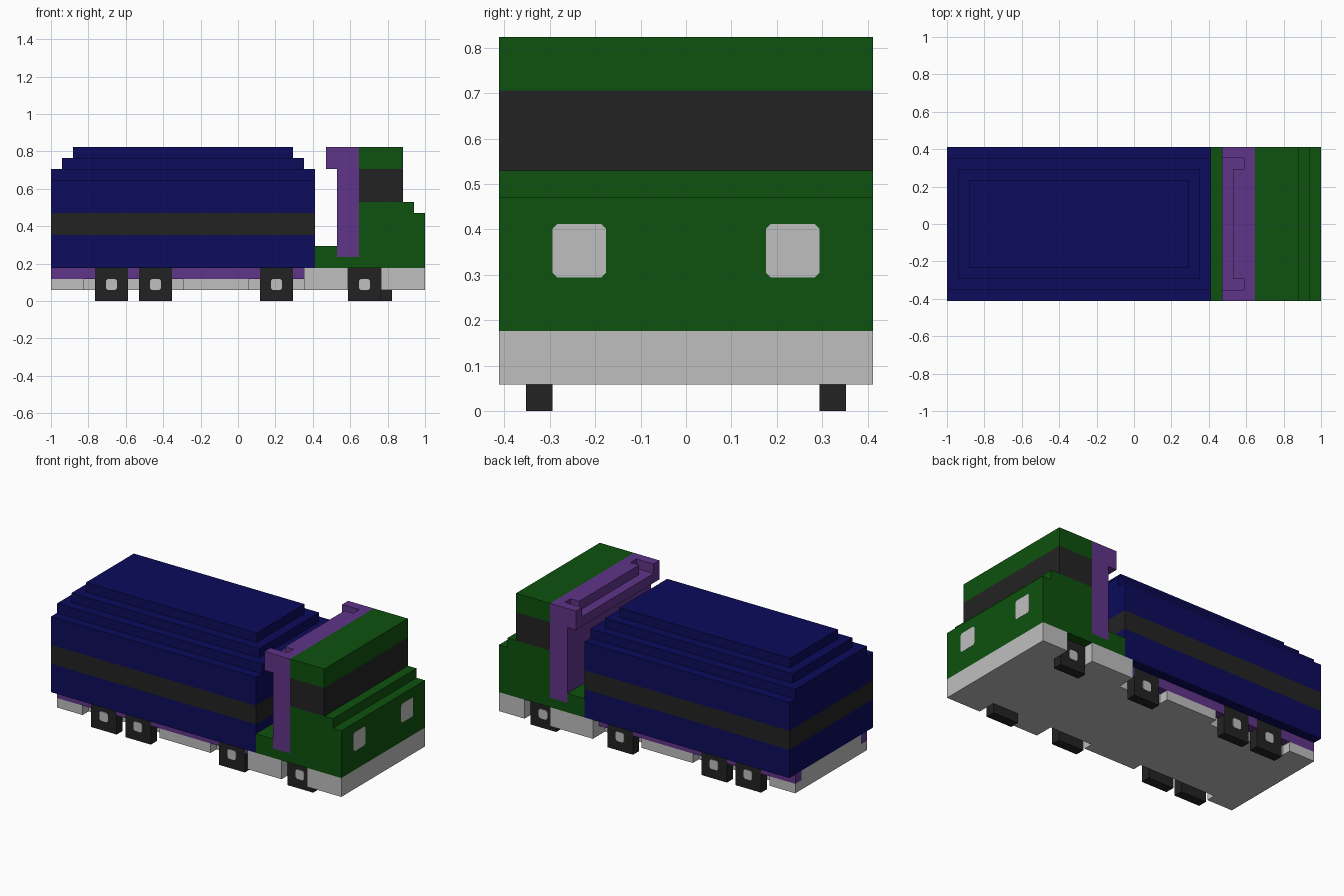
import bpy, bmesh, math

if "Cube" in bpy.data.objects:
    bpy.data.objects.remove(bpy.data.objects["Cube"], do_unlink=True)

U = 1 / 17  # one block of the modelling grid: 34 long, 14 wide, 14 tall


def material(name, rgb):
    m = bpy.data.materials.new(name)
    m.use_nodes = True
    m.diffuse_color = (*rgb, 1)
    m.node_tree.nodes["Principled BSDF"].inputs["Base Color"].default_value = (*rgb, 1)
    return m


BLUE = material("navy blue", (0.0035, 0.0035, 0.107))
GREEN = material("dark green", (0.0044, 0.083, 0.0044))
PURPLE = material("purple", (0.115, 0.034, 0.25))
BLACK = material("charcoal", (0.0165, 0.0165, 0.0165))
GREY = material("light grey", (0.52, 0.52, 0.52))


def finish(name, bm, mat):
    bmesh.ops.recalc_face_normals(bm, faces=bm.faces)
    me = bpy.data.meshes.new(name)
    bm.to_mesh(me)
    bm.free()
    me.materials.append(mat)
    ob = bpy.data.objects.new(name, me)
    bpy.context.collection.objects.link(ob)
    return ob


def blocks(name, mat, *boxes):
    """Boxes in grid units: x0, x1, y0, y1, z0, z1 (x counted from the rear)."""
    bm = bmesh.new()
    for x0, x1, y0, y1, z0, z1 in boxes:
        vs = bmesh.ops.create_cube(bm, size=1)["verts"]
        for v in vs:
            v.co.x = ((x0 + x1) / 2 + v.co.x * (x1 - x0) - 17) * U
            v.co.y = ((y0 + y1) / 2 + v.co.y * (y1 - y0)) * U
            v.co.z = ((z0 + z1) / 2 + v.co.z * (z1 - z0)) * U
    return finish(name, bm, mat)


def plate(name, mat, centre, size, cut, axis, sign):
    """Thin square plate with clipped corners facing along an axis."""
    h, t = size / 2, 0.004
    c = h - cut
    ring = [(c, h), (-c, h), (-h, c), (-h, -c), (-c, -h), (c, -h), (h, -c), (h, c)]
    bm = bmesh.new()
    verts = []
    for a, b in ring:
        off = (0, a, b) if axis == "x" else (a, 0, b)
        verts.append(bm.verts.new([p + q for p, q in zip(centre, off)]))
    face = bm.faces.new(verts)
    new = bmesh.ops.extrude_face_region(bm, geom=[face])["geom"]
    d = (sign * t, 0, 0) if axis == "x" else (0, sign * t, 0)
    bmesh.ops.translate(bm, vec=d, verts=[g for g in new if isinstance(g, bmesh.types.BMVert)])
    return finish(name, bm, mat)


# Stepped cargo container with a dark band
blocks("container_lower", BLUE, (0, 24, -7, 7, 3, 6))
blocks("container_band", BLACK, (0, 24, -7, 7, 6, 8))
blocks("container_upper", BLUE, (0, 24, -7, 7, 8, 11))
blocks("container_roof", BLUE,
       (0, 24, -6, 6, 11, 12), (1, 23, -5, 5, 12, 13), (2, 22, -4, 4, 13, 14))

# Cab
blocks("cab_platform", GREEN, (24, 28, -7, 7, 3, 4), (24, 26, -7, 7, 4, 5))
blocks("cab_body", GREEN, (28, 34, -7, 7, 3, 8), (28, 33, -7, 7, 8, 9))
blocks("cab_windows", BLACK, (28, 32, -7, 7, 9, 12))
blocks("cab_roof", GREEN, (28, 32, -7, 7, 12, 14))

# Tall frame behind the cab, notched along its top
blocks("cab_rear_frame", PURPLE,
       (26, 28, -7, 7, 4, 13), (27, 28, -7, 7, 13, 14), (26, 27, -5, 5, 13, 14),
       (25, 26, -6, 6, 12, 13),
       (25, 26, -7, -6, 12, 14), (25, 26, 6, 7, 12, 14),
       (26, 27, -7, -6, 13, 14), (26, 27, 6, 7, 13, 14))

# Chassis core, side skirts, rails and wheels on both sides
blocks("chassis_core", GREY, (0, 34, -5, 5, 1, 3))
for side, label in ((-1, "right"), (1, "left")):
    def span(a, b):
        return tuple(sorted((side * a, side * b)))

    front = 27 if side < 0 else 28  # the front wheels are one block apart
    inner, outer = span(5, 6), span(5, 7)
    blocks(f"{label}_rear_skirts", GREY, (0, 3, *inner, 1, 2), (12, 18, *inner, 1, 2))
    blocks(f"{label}_front_skirts", GREY,
           (23, front, *outer, 1, 3), (front + 3, 34, *outer, 1, 3))
    blocks(f"{label}_rail", PURPLE,
           *[(a, b, *inner, 2, 3) for a, b in ((0, 4), (7, 8), (11, 19), (22, 23))])
    for n, x in enumerate((4, 8, 19, front), 1):
        blocks(f"{label}_wheel_{n}", BLACK, (x, x + 3, *inner, 0, 3))
        plate(f"{label}_hub_{n}", GREY, ((x + 1.5 - 17) * U, side * 6 * U, 1.5 * U),
              U, 0.01, "y", side)
    # Headlight
    plate(f"{label}_headlight", GREY, (1 - 0.003, side * 4 * U, 6 * U), 2 * U, 0.01, "x", 1)
